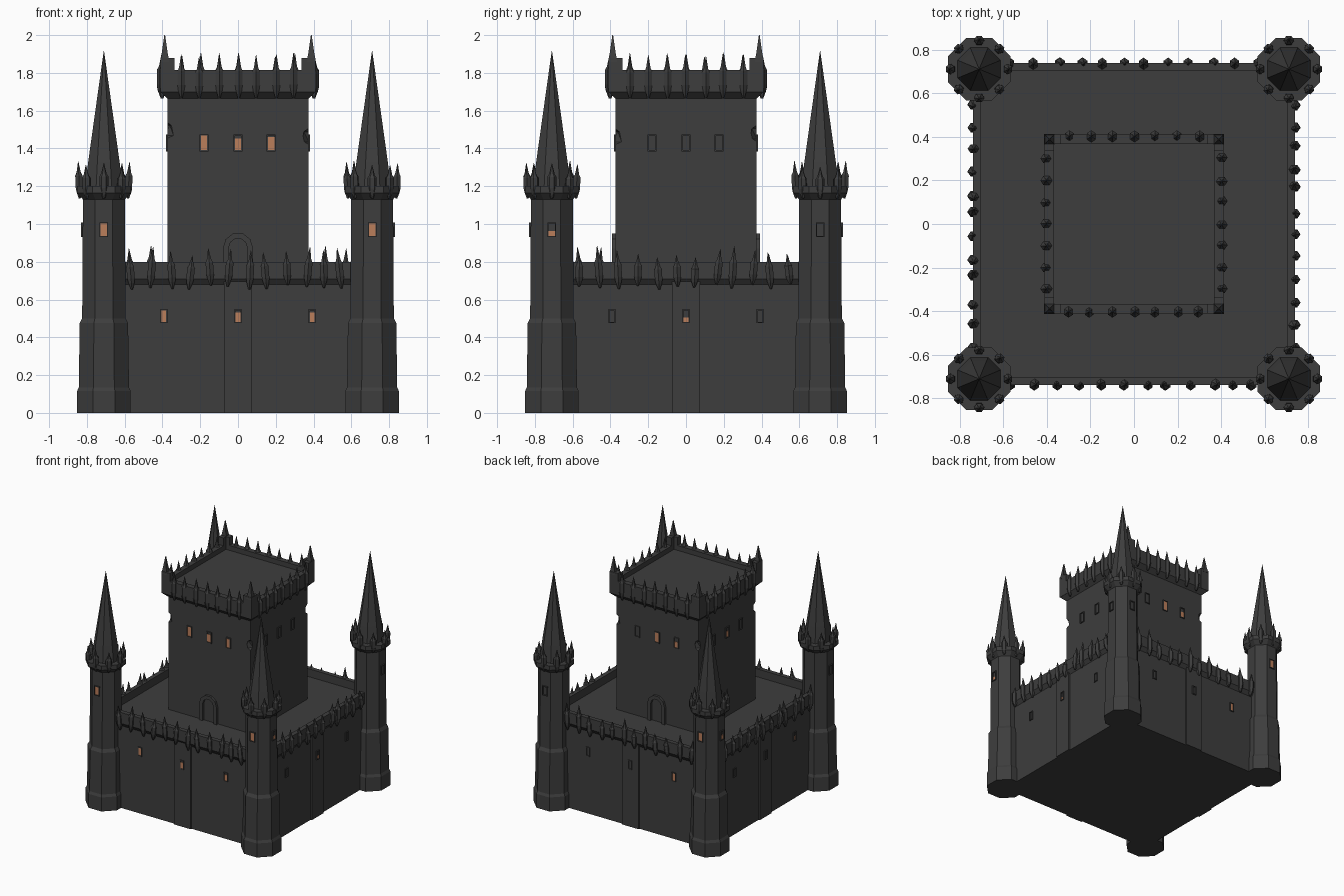
import bpy, bmesh, math, random
from mathutils import Matrix, Vector

if "Cube" in bpy.data.objects:
    bpy.data.objects.remove(bpy.data.objects["Cube"])

random.seed(4)


def material(name, rgb):
    m = bpy.data.materials.new(name)
    m.diffuse_color = (*rgb, 1)
    m.use_nodes = True
    m.node_tree.nodes["Principled BSDF"].inputs["Base Color"].default_value = m.diffuse_color
    return m


STONE = material("dark stone", (0.047, 0.047, 0.047))
GLOW = material("window glow", (0.50, 0.21, 0.105))
IDENT = Matrix.Identity(4)


def finish(name, bm, mat=STONE):
    bmesh.ops.recalc_face_normals(bm, faces=bm.faces)
    me = bpy.data.meshes.new(name)
    bm.to_mesh(me)
    bm.free()
    me.materials.append(mat)
    ob = bpy.data.objects.new(name, me)
    bpy.context.collection.objects.link(ob)
    return ob


def side(k):
    # k: 0 front, 1 right, 2 back, 3 left
    return Matrix.Rotation(k * math.pi / 2, 4, 'Z')


def lathe(bm, profile, sides, mat=IDENT, ring=False):
    """Stack of regular polygons; profile holds (half width across flats, z)."""
    rows = []
    for a, z in profile:
        r = a / math.cos(math.pi / sides)
        rows.append([bm.verts.new(mat @ Vector((
            r * math.cos(2 * math.pi * (i + 0.5) / sides),
            r * math.sin(2 * math.pi * (i + 0.5) / sides), z))) for i in range(sides)])
    pairs = list(zip(rows, rows[1:])) + ([(rows[-1], rows[0])] if ring else [])
    for lo, hi in pairs:
        for i in range(sides):
            j = (i + 1) % sides
            bm.faces.new((lo[i], lo[j], hi[j], hi[i]))
    if not ring:
        bm.faces.new(rows[0][::-1])
        bm.faces.new(rows[-1])


def box(bm, mat, x, y, z):
    c = [(p[0] + p[1]) / 2 for p in (x, y, z)]
    s = [p[1] - p[0] for p in (x, y, z)]
    bmesh.ops.create_cube(bm, size=1, matrix=mat @ Matrix.Translation(c) @ Matrix.Diagonal((*s, 1)))


def merlon(bm, mat, low, high, w, d, lean=0.0):
    """Pointed corbel below, block in the middle, spike on top."""
    h = high - low
    prof = [(0.25, 0), (0.8, 0.18 * h), (1, 0.3 * h), (1, 0.62 * h), (0.6, 0.7 * h), (0.05, h)]
    m = mat @ Matrix.Translation((0, 0, low)) @ Matrix.Rotation(lean, 4, 'Y') @ Matrix.Diagonal((w, d, 1, 1))
    lathe(bm, prof, 6, m)


# Lower castle block with shallow central buttresses
bm = bmesh.new()
lathe(bm, [(0.715, 0), (0.715, 0.735)], 4)
for k in range(4):
    box(bm, side(k), (-0.075, 0.075), (-0.727, -0.70), (0, 0.72))
finish("lower_block", bm)

# Parapets around the deck and the keep
bm = bmesh.new()
lathe(bm, [(0.712, 0.675), (0.738, 0.71), (0.738, 0.80), (0.702, 0.80), (0.702, 0.70)], 4, ring=True)
finish("deck_parapet", bm)
bm = bmesh.new()
lathe(bm, [(0.37, 1.66), (0.41, 1.70), (0.41, 1.815), (0.366, 1.815), (0.366, 1.70)], 4, ring=True)
for k in range(4):
    for s in (-1, 1):  # raised corner pieces
        box(bm, side(k), sorted((s * 0.335, s * 0.411)), (-0.411, -0.366), (1.70, 1.88))
    spike = side(k) @ Matrix.Translation((0.388, -0.388, 0))
    lathe(bm, [(0.024, 1.86), (0.015, 1.91), (0.002, 2.0)], 4, spike)
finish("keep_parapet", bm)

# Spiked merlons
bm = bmesh.new()
for k in range(4):
    for i in range(12):
        u = -0.555 + i * 0.101 + random.uniform(-0.012, 0.012)
        m = side(k) @ Matrix.Translation((u, -0.735, 0))
        merlon(bm, m, random.uniform(0.65, 0.68), random.uniform(0.82, 0.885),
               0.02, 0.024, random.uniform(-0.12, 0.12))
finish("deck_merlons", bm)
bm = bmesh.new()
for k in range(4):
    for i in range(-3, 4):
        m = side(k) @ Matrix.Translation((i * 0.1 + random.uniform(-0.006, 0.006), -0.402, 0))
        merlon(bm, m, 1.665, random.uniform(1.885, 1.91), 0.02, 0.024)
finish("keep_merlons", bm)

# Keep with weathered corner bites
bm = bmesh.new()
lathe(bm, [(0.374, 0.72), (0.374, 1.775)], 4)
keep = finish("keep", bm)
bm = bmesh.new()
for k in range(4):
    for z, r in ((1.47, 0.06), (1.04, 0.018), (1.27, 0.015)):
        m = side(k) @ Matrix.Translation((0.392, -0.392, z + random.uniform(-0.03, 0.03)))
        bmesh.ops.create_icosphere(bm, subdivisions=1, radius=r, matrix=m)
cutter = finish("bite_cutter", bm)
cutter.hide_render = True
cutter.hide_viewport = True
mod = keep.modifiers.new("bites", 'BOOLEAN')
mod.operation = 'DIFFERENCE'
mod.solver = 'EXACT'
mod.object = cutter

# Arched door surrounds at front and back of the keep
bm = bmesh.new()


def arch(w, rise):
    pts = [(-w, 0.73)]
    pts += [(-w * math.cos(a), 0.87 + rise * math.sin(a)) for a in (i * math.pi / 5 for i in range(6))]
    return pts + [(w, 0.73)]


for k in (0, 2):
    outer, inner = arch(0.08, 0.085), arch(0.05, 0.055)
    grid = [[bm.verts.new(side(k) @ Vector((x, y, z))) for x, z in pts]
            for pts, y in ((outer, -0.37), (outer, -0.393), (inner, -0.393), (inner, -0.37))]
    for a, b in zip(grid, grid[1:]):
        for i in range(len(outer) - 1):
            bm.faces.new((a[i], a[i + 1], b[i + 1], b[i]))
finish("door_surrounds", bm)

# Four corner towers: shaft, flared crown, spire, merlons
shaft, spires, crowns = bmesh.new(), bmesh.new(), bmesh.new()
for sx in (-1, 1):
    for sy in (-1, 1):
        t = Matrix.Translation((sx * 0.71, sy * 0.71, 0))
        lathe(shaft, [(0.142, 0), (0.142, 0.115), (0.133, 0.135), (0.128, 0.475), (0.115, 0.50),
                      (0.111, 1.13), (0.143, 1.165), (0.143, 1.20), (0.095, 1.20)], 8, t)
        lathe(spires, [(0.10, 1.19), (0.083, 1.33), (0.001, 1.915)], 8, t)
        for i in range(8):
            m = t @ Matrix.Rotation(i * math.pi / 4, 4, 'Z') @ Matrix.Translation((0.128, 0, 0))
            merlon(crowns, m, 1.135, random.uniform(1.30, 1.335), 0.019, 0.021, 0.04)
finish("tower_shafts", shaft)
finish("tower_spires", spires)
finish("tower_merlons", crowns)

# Windows: thin stone frames around lit or blank panes
frames, glow = bmesh.new(), bmesh.new()


def window(k, u, d, z, w, h, lit):
    m = side(k) @ Matrix.Translation((u, -d, z))
    b = 0.006
    for s in (-1, 1):
        box(frames, m, sorted((s * w / 2, s * (w / 2 + b))), (-0.008, 0.004), (-h / 2 - b, h / 2 + b))
        box(frames, m, (-w / 2, w / 2), (-0.008, 0.004), sorted((s * h / 2, s * (h / 2 + b))))
    if lit:
        box(glow, m, (-w / 2, w / 2), (-0.003, 0.003), (-h / 2, -h / 2 + h * lit))


# fraction of each pane that glows, per side: left, middle, right
KEEP_LIT = [(1, 0.8, 0.9), (0, 0, 0), (0, 1, 0.6), (0, 0.6, 0)]
WALL_LIT = [(1, 0.8, 0.8), (0, 0.4, 0), (0, 0, 1), (0, 0, 0.5)]
TOWER_LIT = [(1, 1), (0.4, 0), (0, 1), (0.5, 0)]
for k in range(4):
    for i, u in enumerate((-0.18, 0, 0.175)):
        window(k, u, 0.374, 1.43, 0.034, 0.078, KEEP_LIT[k][i])
    for i, u in enumerate((-0.392, 0, 0.392)):
        window(k, u, 0.727 if u == 0 else 0.715, 0.512, 0.024, 0.062, WALL_LIT[k][i])
    for i, u in enumerate((-0.71, 0.71)):
        window(k, u, 0.823, 0.97, 0.034, 0.066, TOWER_LIT[k][i])
finish("window_frames", frames)
finish("window_panes", glow, GLOW)
